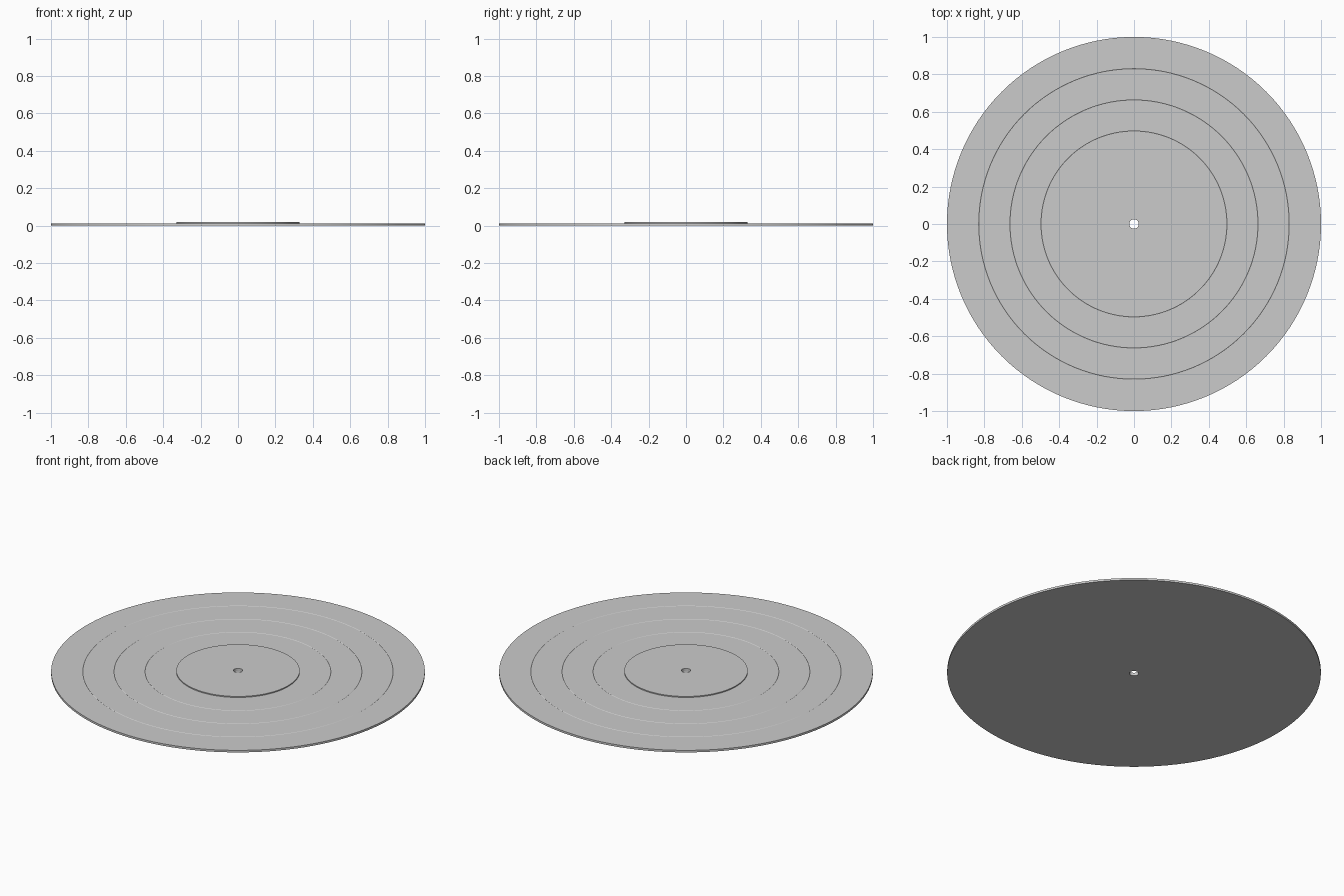
import bpy, bmesh, math

if "Cube" in bpy.data.objects:
    bpy.data.objects.remove(bpy.data.objects["Cube"])

SEGMENTS = 128
HOLE = 0.025
LABEL = 0.33
THICK = 0.012


def lathe(name, profile):
    """Revolve a closed (radius, z) profile around the z axis."""
    bm = bmesh.new()
    rings = []
    for i in range(SEGMENTS):
        a = 2 * math.pi * i / SEGMENTS
        rings.append([bm.verts.new((r * math.cos(a), r * math.sin(a), z)) for r, z in profile])
    n = len(profile)
    for i in range(SEGMENTS):
        p, q = rings[i], rings[(i + 1) % SEGMENTS]
        for j in range(n):
            k = (j + 1) % n
            bm.faces.new((p[j], q[j], q[k], p[k]))
    bmesh.ops.recalc_face_normals(bm, faces=bm.faces)
    mesh = bpy.data.meshes.new(name)
    bm.to_mesh(mesh)
    bm.free()
    ob = bpy.data.objects.new(name, mesh)
    bpy.context.collection.objects.link(ob)
    bpy.ops.object.select_all(action='DESELECT')
    ob.select_set(True)
    bpy.context.view_layer.objects.active = ob
    bpy.ops.object.shade_smooth_by_angle(angle=math.radians(20))
    return ob


# Disc: one stepped profile with the raised label, three fine grooves, centre hole
profile = [(HOLE, 0), (1, 0), (1, THICK)]
for r in (0.83, 0.663, 0.497):
    profile += [(r + 0.003, THICK), (r, THICK - 0.002), (r - 0.003, THICK)]
profile += [(LABEL, THICK), (LABEL, 0.018), (HOLE, 0.018)]
lathe("record_disc", profile)
